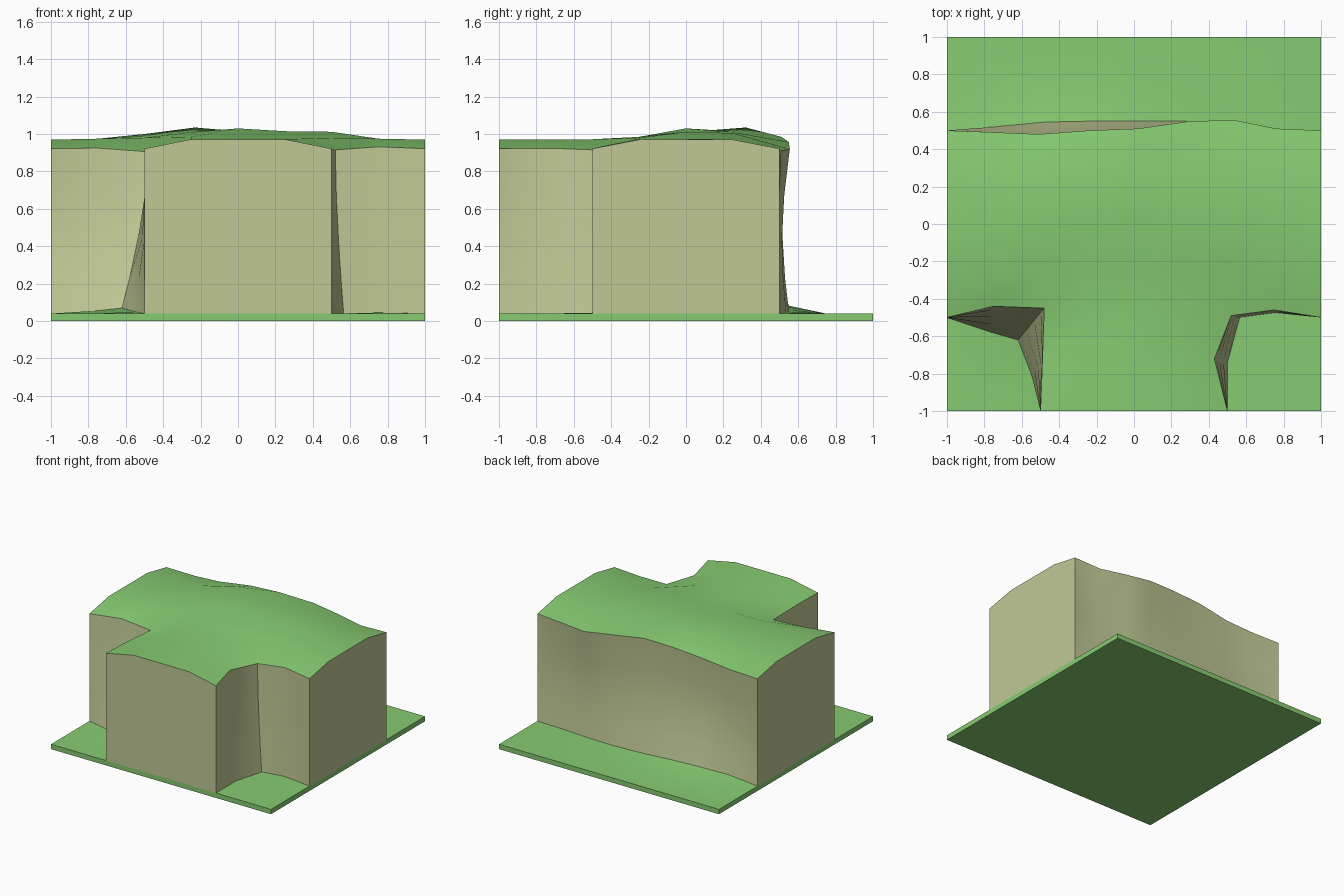
import bpy, bmesh, math
from mathutils import Vector

if "Cube" in bpy.data.objects:
    bpy.data.objects.remove(bpy.data.objects["Cube"])

Q = 0.25          # grid spacing; all keys below are in quarter units
BASE = 0.04       # slab thickness


def material(name, rgb):
    m = bpy.data.materials.new(name)
    m.diffuse_color = (*rgb, 1)
    m.use_nodes = True
    m.node_tree.nodes["Principled BSDF"].inputs["Base Color"].default_value = m.diffuse_color
    return m


GRASS = material("grass", (0.24, 0.60, 0.165))
EARTH = material("earth", (0.53, 0.58, 0.30))


def finish(bm, name, mat, angle):
    me = bpy.data.meshes.new(name)
    bm.to_mesh(me)
    bm.free()
    me.materials.append(mat)
    ob = bpy.data.objects.new(name, me)
    bpy.context.collection.objects.link(ob)
    bpy.ops.object.select_all(action='DESELECT')
    ob.select_set(True)
    bpy.context.view_layer.objects.active = ob
    bpy.ops.object.shade_smooth_by_angle(angle=math.radians(angle))
    return ob


def on_cliff(i, j):
    """True if the cell with lower corner (i, j) belongs to the T-shaped plateau."""
    return -2 <= j < 2 or (j < -2 and -2 <= i < 2)


# Rim of the plateau, where it strays from the regular grid
RIM = {
    (-3, -2): (-.75, -.44, .925), (-2, -2): (-.48, -.45, .905), (-2, -3): (-.49, -.74, .92),
    (2, -3): (.43, -.72, .924), (2, -2): (.52, -.49, .915), (3, -2): (.75, -.46, .932),
    (-3, 2): (-.74, .49, .925), (-2, 2): (-.51, .48, .943), (-1, 2): (-.24, .50, .975),
    (0, 2): (.02, .51, .985), (1, 2): (.30, .55, .957), (2, 2): (.54, .555, .92),
    (3, 2): (.76, .51, .91),
}
# Foot of the walls on the slab
FOOT = {
    (-3, -2): (-.76, -.58, .055), (-2, -2): (-.62, -.62, .07), (-2, -3): (-.55, -.80, .05),
    (2, -3): (.50, -.74, .04), (2, -2): (.565, -.50, .04), (3, -2): (.75, -.475, .045),
    (-3, 2): (-.74, .52, .075), (-2, 2): (-.48, .545, .083), (-1, 2): (-.24, .55, .075),
    (0, 2): (0, .55, .06), (1, 2): (.27, .55, .05), (2, 2): (.51, .535, .045),
    (3, 2): (.75, .51, .04),
}
# Plateau heights inside the rim, x from -1 to 1
HEIGHT = {
    -1: (.97, .975, .98, .985, .985, .985, .98, .975, .97),
    0: (.97, .975, .99, 1.01, 1.03, 1.015, 1.012, .975, .97),
    1: (.97, .975, 1.00, 1.035, 1.015, 1.01, 1.005, .97, .97),
}


def top_point(i, j):
    if (i, j) in RIM:
        return Vector(RIM[i, j])
    if j in HEIGHT:
        z = HEIGHT[j][i + 4]
    elif (abs(i) == 4) or (j == -4 and abs(i) == 2):
        z = .922
    else:
        z = .972
    if (i, j) == (-1, 1):
        return Vector((-.23, .32, z))
    return Vector((i * Q, j * Q, z))


def foot_point(i, j):
    return Vector(FOOT.get((i, j), (i * Q, j * Q, BASE)))


def grid(bm, point, cells):
    verts = {}

    def v(i, j):
        if (i, j) not in verts:
            verts[i, j] = bm.verts.new(point(i, j))
        return verts[i, j]
    return {(i, j): bm.faces.new((v(i, j), v(i + 1, j), v(i + 1, j + 1), v(i, j + 1)))
            for i, j in cells}


ALL = [(i, j) for i in range(-4, 4) for j in range(-4, 4)]
CLIFF = [c for c in ALL if on_cliff(*c)]

# Grassy plateau
bm = bmesh.new()
grid(bm, top_point, CLIFF)
finish(bm, "plateau_grass", GRASS, 40)

# Ground slab, open where the cliff stands on it
bm = bmesh.new()
faces = grid(bm, foot_point, ALL)
rim = {}
for e in [e for e in bm.edges if e.is_boundary]:
    low = []
    for vert in e.link_loops[0].edge.verts:
        if vert not in rim:
            rim[vert] = bm.verts.new((vert.co.x, vert.co.y, 0))
        low.append(rim[vert])
    bm.faces.new((e.verts[0], e.verts[1], low[1], low[0]))
bmesh.ops.holes_fill(bm, edges=[e for e in bm.edges if e.is_boundary], sides=0)
bmesh.ops.recalc_face_normals(bm, faces=bm.faces[:])
bmesh.ops.delete(bm, geom=[faces[c] for c in CLIFF], context='FACES')
finish(bm, "ground_slab", GRASS, 40)

# Cliff walls: follow the T outline counter-clockwise in rings from foot to rim
corners = [(-4, -2), (-2, -2), (-2, -4), (2, -4), (2, -2), (4, -2), (4, 2), (-4, 2)]
path = []
for (ax, ay), (bx, by) in zip(corners, corners[1:] + corners[:1]):
    n = max(abs(bx - ax), abs(by - ay))
    path += [(ax + (bx - ax) * k // n, ay + (by - ay) * k // n) for k in range(n)]

bm = bmesh.new()
rings = []
for t in (0, .2, .45, .72, 1):
    ring = []
    for key in path:
        a, b = foot_point(*key), top_point(*key)
        p = b.lerp(a, (1 - t) ** 1.6)
        p.z = a.z + (b.z - a.z) * t
        if key in FOOT and key[1] == 2:      # hollow back wall
            p.y -= .035 * math.sin(math.pi * t)
        ring.append(bm.verts.new(p))
    rings.append(ring)
for lo, hi in zip(rings, rings[1:]):
    for k in range(len(path)):
        m = (k + 1) % len(path)
        bm.faces.new((lo[k], lo[m], hi[m], hi[k]))
finish(bm, "cliff_walls", EARTH, 40)
